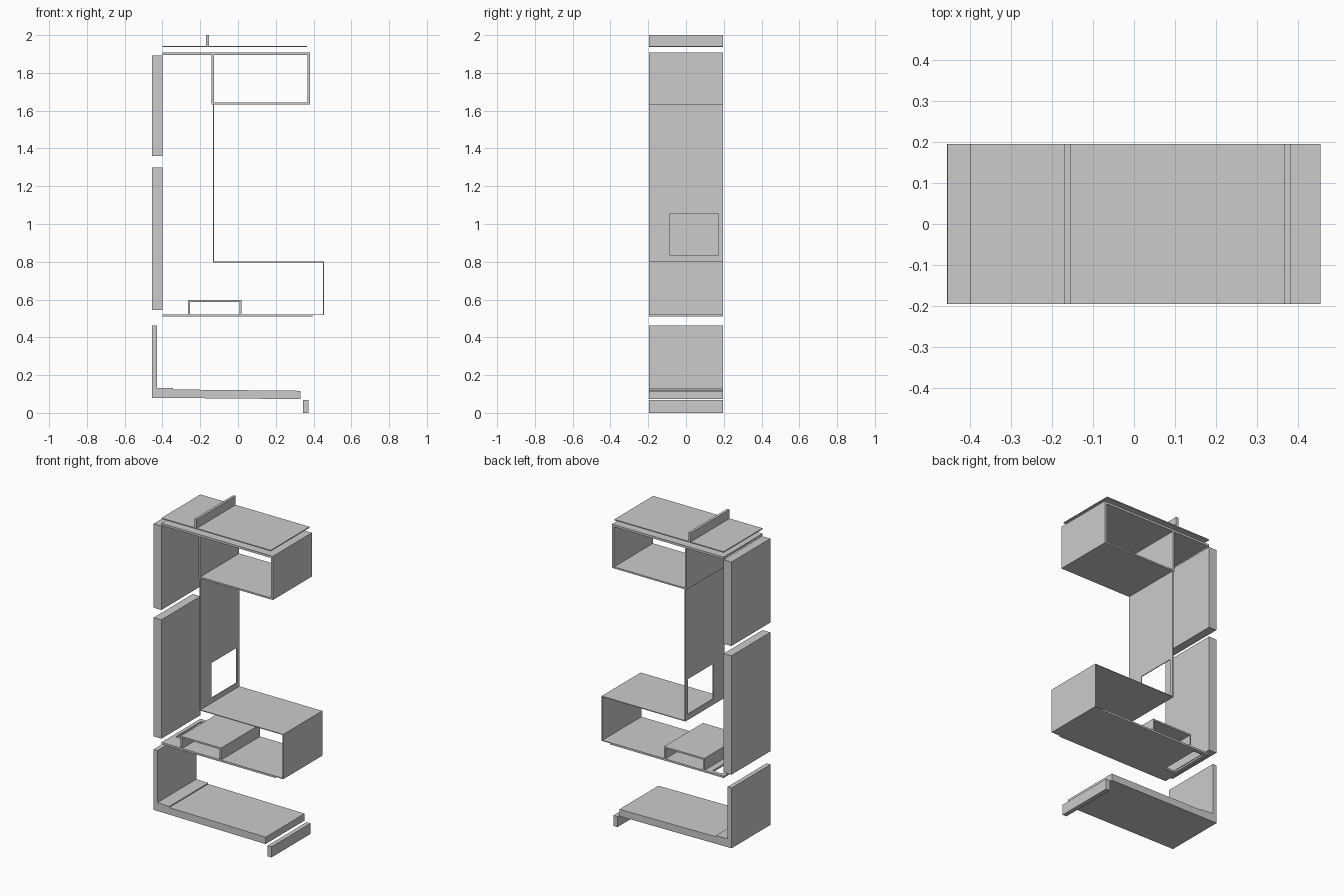
import bpy
import bmesh

if "Cube" in bpy.data.objects:
    bpy.data.objects.remove(bpy.data.objects["Cube"])

HALF = 0.195  # half depth of every part


def prism(name, outline, y0=-HALF, y1=HALF):
    """Extrude an (x, z) outline along y."""
    bm = bmesh.new()
    face = bm.faces.new([bm.verts.new((x, y0, z)) for x, z in outline])
    ext = bmesh.ops.extrude_face_region(bm, geom=[face])
    moved = [v for v in ext["geom"] if isinstance(v, bmesh.types.BMVert)]
    bmesh.ops.translate(bm, verts=moved, vec=(0, y1 - y0, 0))
    bmesh.ops.recalc_face_normals(bm, faces=bm.faces)
    mesh = bpy.data.meshes.new(name)
    bm.to_mesh(mesh)
    bm.free()
    obj = bpy.data.objects.new(name, mesh)
    bpy.context.collection.objects.link(obj)
    return obj


def block(name, x0, x1, z0, z1, y0=-HALF, y1=HALF):
    return prism(name, [(x0, z0), (x1, z0), (x1, z1), (x0, z1)], y0, y1)


def cut(obj, *bounds):
    """Subtract a box-shaped opening and drop the cutter."""
    cutter = block("cutter", *bounds)
    cutter.hide_render = True
    mod = obj.modifiers.new("opening", 'BOOLEAN')
    mod.operation = 'DIFFERENCE'
    mod.solver = 'EXACT'
    mod.object = cutter
    bpy.context.view_layer.objects.active = obj
    bpy.ops.object.modifier_apply(modifier=mod.name)
    bpy.data.objects.remove(cutter)


# Top cover and fin
block("top_fin", -0.169, -0.153, 1.943, 2.0)
block("top_cover", -0.40, 0.366, 1.937, 1.943)

# Upper shelf with hanging open box
upper = prism("upper_box", [(-0.40, 1.895), (-0.14, 1.895), (-0.14, 1.632),
                            (0.381, 1.632), (0.381, 1.909), (-0.40, 1.909)])
cut(upper, -0.128, 0.367, 1.642, 1.895, -0.3, 0.3)

# Side panels
for name, z0, z1 in [("upper_side_panel", 1.36, 1.892),
                     ("middle_side_panel", 0.545, 1.298)]:
    block(name, -0.454, -0.40, z0, z1)

# Thin folded sheet with a window in its upright part
t = 0.005
sheet = prism("folded_sheet", [
    (-0.132, 1.632), (-0.132, 0.796), (0.454 - t, 0.796), (0.454 - t, 0.517 + t),
    (0.395, 0.517 + t), (0.395, 0.517), (0.454, 0.517), (0.454, 0.796 + t),
    (-0.132 + t, 0.796 + t), (-0.132 + t, 1.632)])
cut(sheet, -0.2, -0.05, 0.833, 1.055, -0.085, 0.17)

# Lower shelf with raised open tray and a slot
lower = prism("lower_shelf", [
    (-0.40, 0.51), (0.395, 0.51), (0.395, 0.522), (0.018, 0.522), (0.018, 0.598),
    (-0.265, 0.598), (-0.265, 0.522), (-0.40, 0.522)])
cut(lower, -0.255, 0.008, 0.522, 0.588, -0.3, 0.3)
cut(lower, -0.377, -0.305, 0.45, 0.55, -0.085, 0.17)

# Base with upright back and small step
prism("base", [(-0.456, 0.08), (0.33, 0.073), (0.33, 0.117), (-0.345, 0.124),
               (-0.345, 0.131), (-0.428, 0.133), (-0.428, 0.462), (-0.456, 0.462)])

# Kick board
block("kick_board", 0.344, 0.372, 0.0, 0.067)
